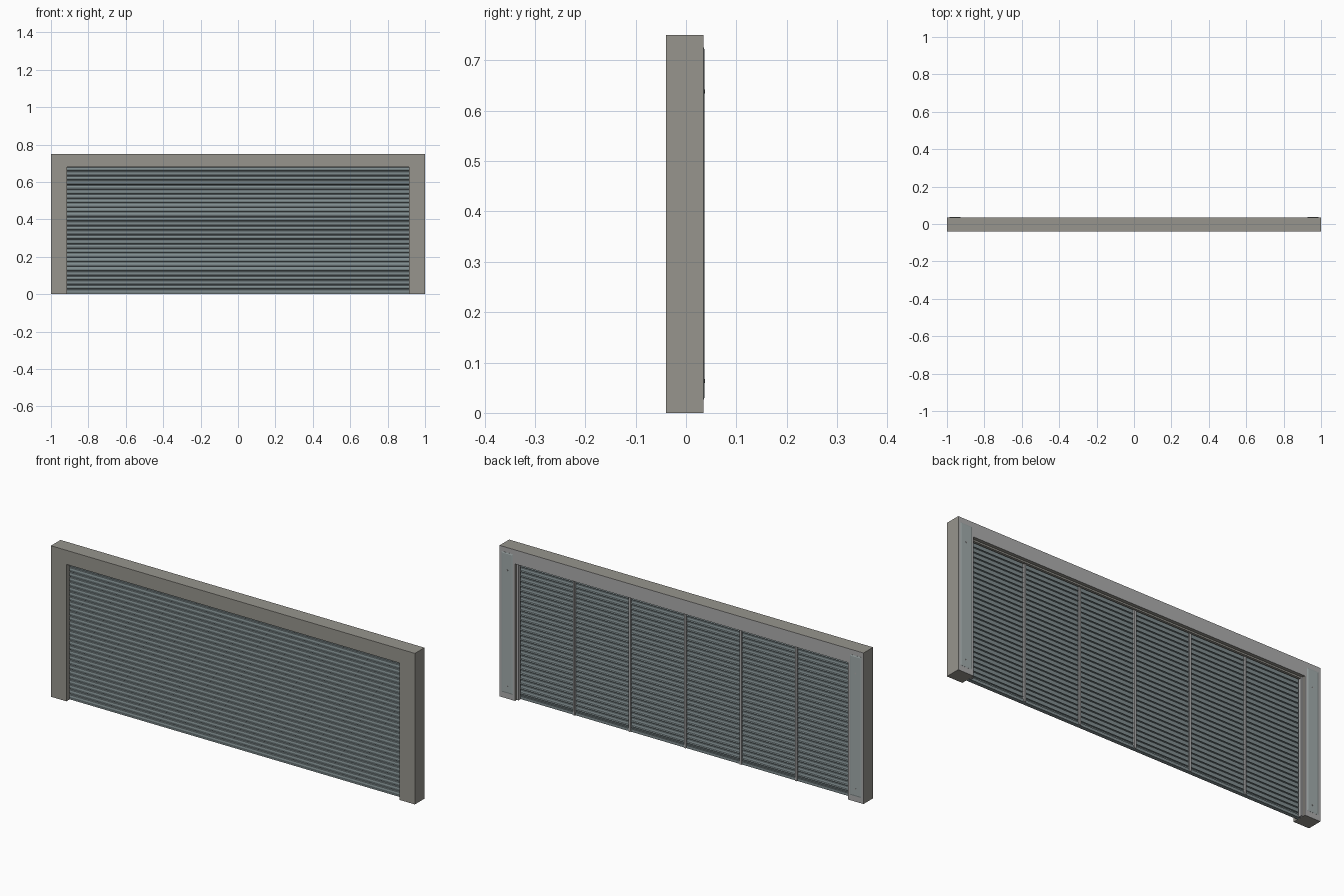
import bpy, bmesh, math

if "Cube" in bpy.data.objects:
    bpy.data.objects.remove(bpy.data.objects["Cube"])


def material(name, rgb):
    m = bpy.data.materials.new(name)
    m.diffuse_color = (*rgb, 1)
    m.use_nodes = True
    m.node_tree.nodes["Principled BSDF"].inputs["Base Color"].default_value = m.diffuse_color
    return m


STONE = material("warm_grey", (0.31, 0.30, 0.27))
SLAT = material("blue_grey", (0.22, 0.27, 0.28))
PALE = material("pale_grey", (0.42, 0.42, 0.42))
PANEL = material("panel_grey", (0.36, 0.41, 0.41))


def finish(name, bm, mat):
    bmesh.ops.recalc_face_normals(bm, faces=bm.faces)
    me = bpy.data.meshes.new(name)
    bm.to_mesh(me)
    bm.free()
    ob = bpy.data.objects.new(name, me)
    bpy.context.collection.objects.link(ob)
    me.materials.append(mat)
    return ob


def box(name, x, y, z, mat, back_mat=None):
    bm = bmesh.new()
    bmesh.ops.create_cube(bm, size=1)
    for v in bm.verts:
        v.co = [a[0] + (c + 0.5) * (a[1] - a[0]) for a, c in zip((x, y, z), v.co)]
    ob = finish(name, bm, mat)
    if back_mat:
        ob.data.materials.append(back_mat)
        for f in ob.data.polygons:
            if f.normal.y > 0.9:
                f.material_index = 1
    return ob


def extrude_x(name, profile, half, mat):
    """Extrude a closed (y, z) profile from -half to half."""
    bm = bmesh.new()
    face = bm.faces.new([bm.verts.new((-half, y, z)) for y, z in profile])
    new = bmesh.ops.extrude_face_region(bm, geom=[face])["geom"]
    for v in new:
        if isinstance(v, bmesh.types.BMVert):
            v.co.x = half
    return finish(name, bm, mat)


INNER, BACK = 0.915, 0.035

# Posts, each with a slim raised cover panel and screws on the back
for side, s in (("left", -1), ("right", 1)):
    box(f"{side}_post", sorted((s * INNER, s)), (-0.04, BACK), (0, 0.75), STONE, PALE)
    bm = bmesh.new()
    rings = []
    for inset, y in ((0, BACK - 0.001), (0, BACK + 0.0005), (0.006, BACK + 0.002)):
        x0, x1, z0, z1 = 0.926 + inset, 0.989 - inset, 0.027 + inset, 0.725 - inset
        rings.append([bm.verts.new((s * x, y, z))
                      for x, z in ((x0, z0), (x1, z0), (x1, z1), (x0, z1))])
    for a, b in zip(rings, rings[1:]):
        for i in range(4):
            bm.faces.new((a[i], a[(i + 1) % 4], b[(i + 1) % 4], b[i]))
    bm.faces.new(rings[0])
    bm.faces.new(rings[-1])
    finish(f"{side}_cover_panel", bm, PANEL)
    for i, z in enumerate((0.063, 0.638)):
        bpy.ops.mesh.primitive_cylinder_add(
            vertices=10, radius=0.004, depth=0.004,
            location=(s * 0.957, BACK + 0.001, z), rotation=(math.pi / 2, 0, 0))
        bpy.context.object.name = f"{side}_screw_{i + 1}"
        bpy.context.object.data.materials.append(PALE)
    # Guide rail holding the shutter edge
    box(f"{side}_guide_rail", sorted((s * 0.905, s * INNER)), (0.006, 0.022),
        (0, 0.68), PALE)

# Lintel and the seal beneath it
box("lintel", (-INNER, INNER), (-0.04, BACK), (0.68, 0.75), STONE, PALE)
box("lintel_seal", (-INNER, INNER), (0.006, 0.018), (0.672, 0.681), STONE)

# Shutter: one curved slat profile repeated up the opening
N, TOP = 28, 0.68
pitch = TOP / N
front, back = [], []
for i in range(N):
    z = i * pitch
    for t, d in ((0.0, 0.0), (0.08, 0.0), (0.2, 0.005), (0.55, 0.007), (0.92, 0.005)):
        front.append((-0.009 - d, z + t * pitch))
        back.append((0.003 - d, z + t * pitch))
front.append((-0.009, TOP))
back.append((0.003, TOP))
extrude_x("shutter_slats", front + back[::-1], INNER, SLAT)
box("bottom_bar", (-INNER, INNER), (-0.014, 0.004), (0, 0.014), SLAT)

# Vertical straps behind the shutter
for i in range(1, 6):
    x = -INNER + i * 2 * INNER / 6
    box(f"strap_{i}", (x - 0.005, x + 0.005), (0.0, 0.009), (0, 0.68), PALE)
